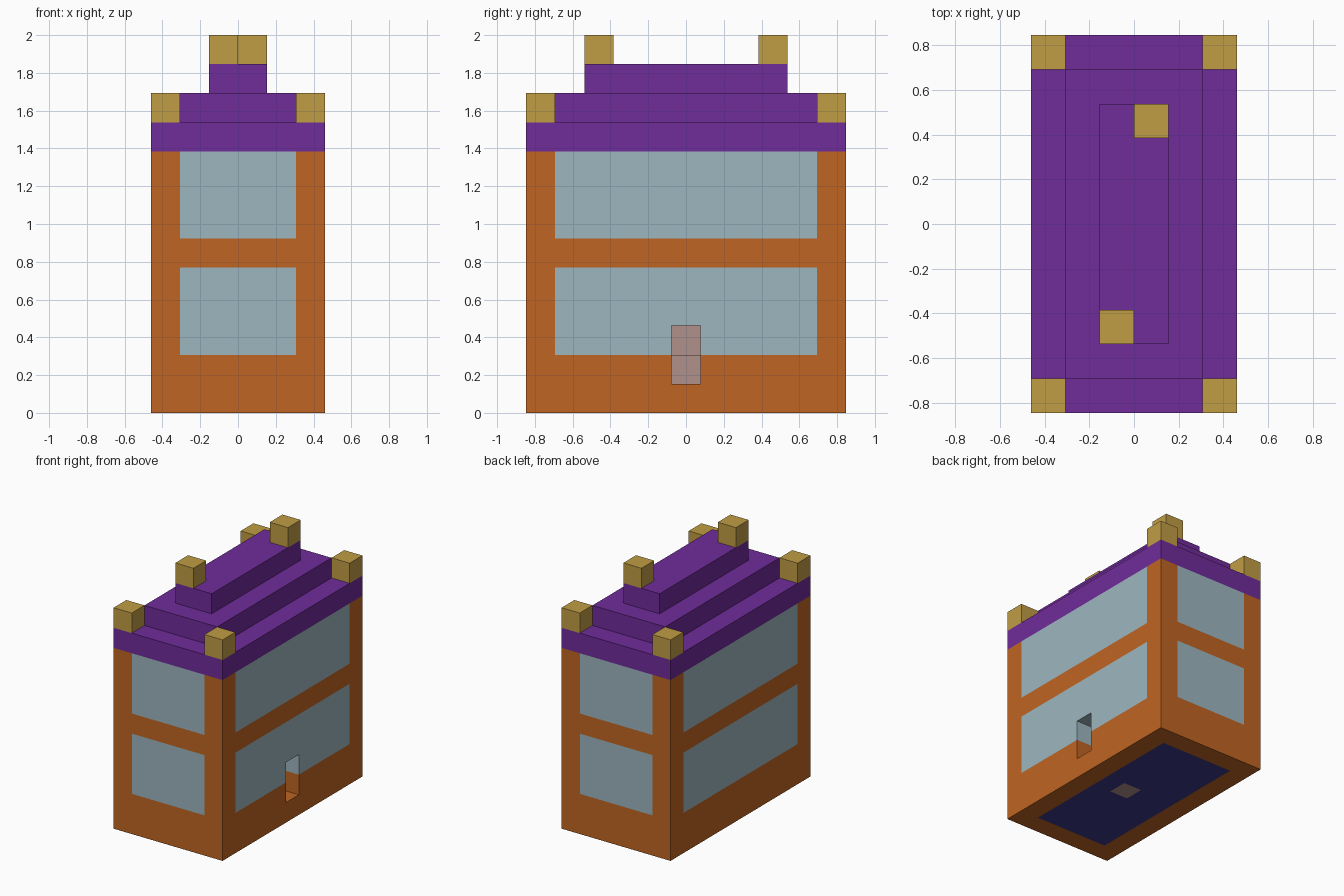
import bpy
import bmesh
from mathutils import Vector

U = 2 / 13  # one block

default = bpy.data.objects.get("Cube")
if default:
    bpy.data.objects.remove(default)


def material(name, rgb):
    lin = [((c / 255 + 0.055) / 1.055) ** 2.4 for c in rgb] + [1]
    mat = bpy.data.materials.new(name)
    mat.use_nodes = True
    mat.diffuse_color = lin
    node = next(n for n in mat.node_tree.nodes if n.type == 'BSDF_PRINCIPLED')
    node.inputs["Base Color"].default_value = lin
    return mat


orange = material("orange wall", (192, 101, 34))
glass = material("pale blue glass", (158, 182, 192))
purple = material("purple roof", (112, 44, 154))
gold = material("gold", (192, 157, 69))
pink = material("dusty pink", (177, 145, 139))
navy = material("navy floor", (58, 58, 138))


def box_mesh(lo, hi):
    """Box between two corners, in blocks."""
    bm = bmesh.new()
    bmesh.ops.create_cube(bm, size=1)
    lo, hi = Vector(lo), Vector(hi)
    for v in bm.verts:
        v.co = (lo + hi) / 2 + v.co * (hi - lo)
    return bm


def add_object(name, bm, mats):
    bmesh.ops.scale(bm, vec=(U, U, U), verts=bm.verts)
    mesh = bpy.data.meshes.new(name)
    bm.to_mesh(mesh)
    bm.free()
    for mat in mats:
        mesh.materials.append(mat)
    obj = bpy.data.objects.new(name, mesh)
    bpy.context.collection.objects.link(obj)
    return obj


def push_in(bm, test):
    """Extrude the matching doorway faces one block inwards."""
    faces = [f for f in bm.faces if f.normal.x > 0.9 and test(f.calc_center_median())]
    new = bmesh.ops.extrude_face_region(bm, geom=faces)["geom"]
    verts = [g for g in new if isinstance(g, bmesh.types.BMVert)]
    bmesh.ops.translate(bm, vec=(-1, 0, 0), verts=verts)
    bmesh.ops.delete(bm, geom=[f for f in faces if f.is_valid], context='FACES')
    bm.normal_update()


# Body, sliced along the window, floor and doorway borders
body = box_mesh((-3, -5.5, 0), (3, 5.5, 9))
cuts = [(-2, 0, 1, 2), (-4.5, -0.5, 0.5, 4.5), (1, 2, 3, 5, 6)]
for axis, places in enumerate(cuts):
    for place in places:
        point, normal = Vector(), Vector()
        point[axis], normal[axis] = place, 1
        geom = body.verts[:] + body.edges[:] + body.faces[:]
        bmesh.ops.bisect_plane(body, geom=geom, plane_co=point, plane_no=normal)
body.normal_update()

# Doorway with a step inside
push_in(body, lambda c: abs(c.y) < 0.5 and 1 < c.z < 3)
push_in(body, lambda c: abs(c.y) < 0.5 and 2 < c.z < 3)
bmesh.ops.recalc_face_normals(body, faces=body.faces)


def body_colour(face):
    c, n = face.calc_center_median(), face.normal
    inside = abs(c.y) < 0.6 and -0.5 < c.x < 2.9 and 0.9 < c.z < 3.1
    if inside:
        if abs(n.x) > 0.9 or (n.z > 0.9 and c.x < 2):
            return 2
        return 1 if c.z > 2 else 0
    if n.z < -0.9:
        if 0 < c.x < 1 and abs(c.y) < 0.5:
            return 2
        return 3 if abs(c.x) < 2 and abs(c.y) < 4.5 else 0
    in_row = 2 < c.z < 5 or 6 < c.z < 9
    in_width = abs(c.y) < 4.5 if abs(n.x) > 0.9 else abs(c.x) < 2
    return 1 if in_row and in_width and abs(n.z) < 0.1 else 0


for f in body.faces:
    f.material_index = body_colour(f)
add_object("house_body", body, [orange, glass, pink, navy])

# Stepped roof
for i, (x, y) in enumerate([(3, 5.5), (2, 4.5), (1, 3.5)]):
    tier = box_mesh((-x, -y, 9 + i), (x, y, 10 + i))
    add_object(f"roof_tier_{i + 1}", tier, [purple])

# Gold blocks on the corners and on the ridge
blocks = [(sx * 2.5, sy * 5, 10) for sx in (-1, 1) for sy in (-1, 1)]
blocks += [(s * 0.5, s * 3, 12) for s in (-1, 1)]
for i, (x, y, z) in enumerate(blocks):
    name = f"corner_block_{i + 1}" if z == 10 else f"ridge_block_{i - 3}"
    cube = box_mesh((x - 0.5, y - 0.5, z), (x + 0.5, y + 0.5, z + 1))
    add_object(name, cube, [gold])
